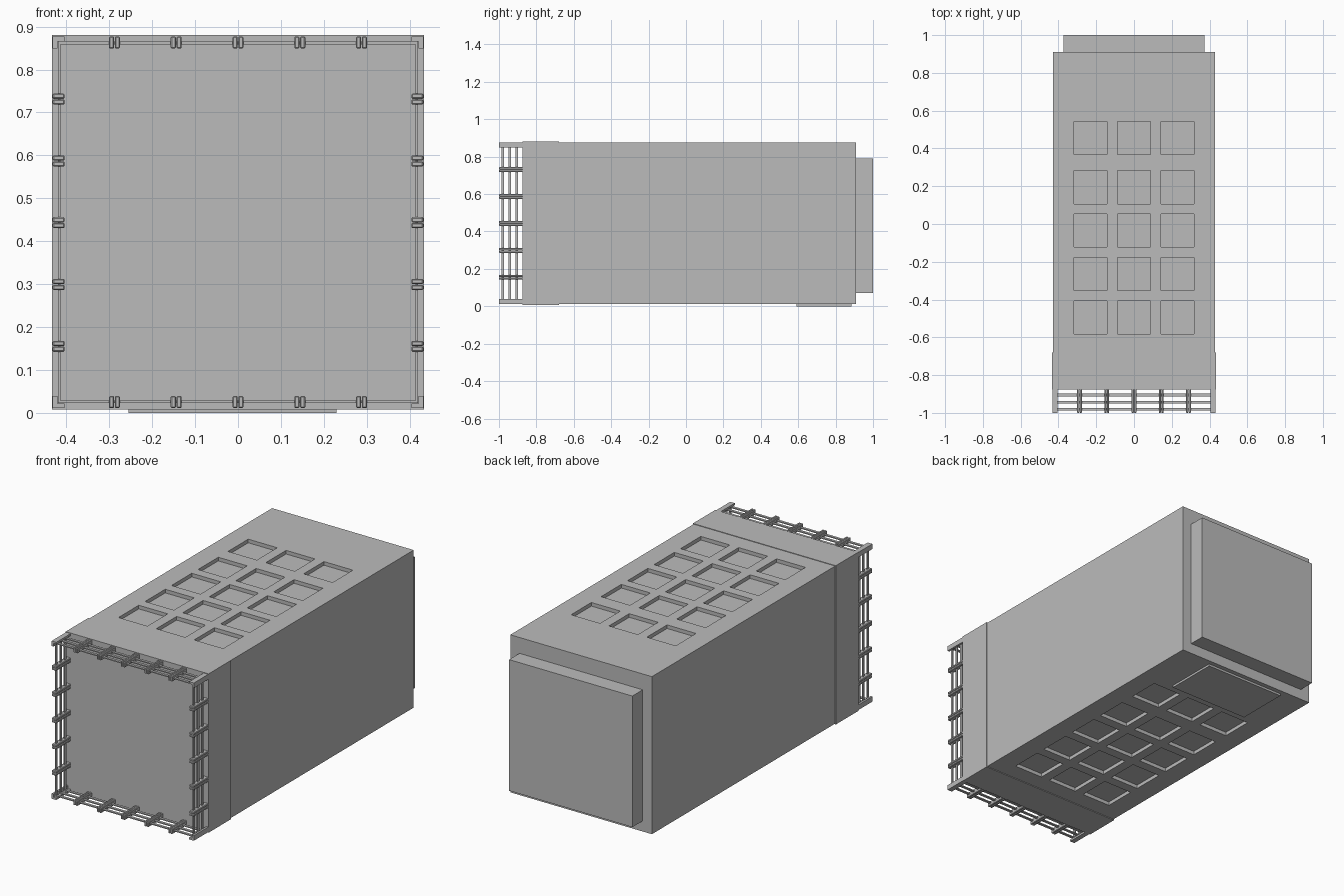
import bpy, bmesh
from mathutils import Vector

default = bpy.data.objects.get("Cube")
if default:
    bpy.data.objects.remove(default, do_unlink=True)

# Single painted metal colour
grey = bpy.data.materials.new("plain_grey")
grey.use_nodes = True
colour = (0.5, 0.5, 0.5, 1)
grey.diffuse_color = colour
grey.node_tree.nodes["Principled BSDF"].inputs["Base Color"].default_value = colour


def add_box(bm, low, high):
    low, high = Vector(low), Vector(high)
    made = bmesh.ops.create_cube(bm, size=1)["verts"]
    for v in made:
        v.co = (low + high) / 2 + v.co * (high - low)
    return made


def finish(name, bm):
    bmesh.ops.recalc_face_normals(bm, faces=bm.faces)
    mesh = bpy.data.meshes.new(name)
    bm.to_mesh(mesh)
    bm.free()
    mesh.materials.append(grey)
    obj = bpy.data.objects.new(name, mesh)
    bpy.context.collection.objects.link(obj)
    return obj


def box(name, low, high):
    bm = bmesh.new()
    add_box(bm, low, high)
    return finish(name, bm)


# Main body with rows of sunken square pockets on top and underside
COLUMNS = [-0.23, 0, 0.23]
ROWS = [0.455, 0.195, -0.035, -0.265, -0.495]
HALF, DEPTH = 0.088, 0.02
bm = bmesh.new()
add_box(bm, (-0.43, -0.69, 0.012), (0.43, 0.91, 0.877))
for axis, centres in ((0, COLUMNS), (1, ROWS)):
    normal = Vector((axis == 0, axis == 1, 0))
    for centre in centres:
        for edge in (centre - HALF, centre + HALF):
            bmesh.ops.bisect_plane(bm, geom=bm.verts[:] + bm.edges[:] + bm.faces[:],
                                   plane_co=normal * edge, plane_no=normal)
bm.normal_update()


def is_pocket(face):
    c = face.calc_center_median()
    return (abs(face.normal.z) > 0.9
            and any(abs(c.x - x) < 0.01 for x in COLUMNS)
            and any(abs(c.y - y) < 0.01 for y in ROWS))


pockets = [f for f in bm.faces if is_pocket(f)]
for face in bmesh.ops.extrude_discrete_faces(bm, faces=pockets)["faces"]:
    inward = -DEPTH if face.calc_center_median().z > 0.4 else DEPTH
    bmesh.ops.translate(bm, verts=face.verts[:], vec=(0, 0, inward))
finish("body", bm)

# Collar, rear block and underside plate
box("front_collar", (-0.434, -0.875, 0.008), (0.434, -0.68, 0.88))
box("rear_block", (-0.374, 0.90, 0.07), (0.374, 1.0, 0.79))
box("underside_plate", (-0.255, 0.59, 0), (0.23, 0.885, 0.014))

# Three thin rail loops around the front opening
RX, LOW, HIGH, T = 0.417, 0.026, 0.862, 0.003
bm = bmesh.new()
for y in (-0.98, -0.943, -0.905):
    a, b = y - 0.007, y + 0.007
    for z in (LOW, HIGH):
        add_box(bm, (-RX - T, a, z - T), (RX + T, b, z + T))
    for x in (-RX, RX):
        add_box(bm, (x - T, a, LOW), (x + T, b, HIGH))
finish("front_rails", bm)

# Paired bars that hold the rails
FRONT, BACK, REACH = -1.0, -0.87, 0.014
bm = bmesh.new()
for i in range(-2, 3):
    for shift in (-0.0068, 0.0068):
        for z in (LOW - 0.001, HIGH + 0.001):
            x = i * 0.144 + shift
            add_box(bm, (x - 0.006, FRONT, z - REACH), (x + 0.006, BACK, z + REACH))
        for x in (-RX - 0.001, RX + 0.001):
            z = 0.443 + i * 0.144 + shift
            add_box(bm, (x - REACH, FRONT, z - 0.006), (x + REACH, BACK, z + 0.006))
bars = finish("rail_bars", bm)
bevel = bars.modifiers.new("rounded_edges", "BEVEL")
bevel.width = 0.0025
bevel.segments = 1

# L-shaped angle posts at the four corners
bm = bmesh.new()
for sx in (-1, 1):
    for edge, sz in ((0.011, 1), (0.877, -1)):
        outer, leg, thick = 0.432, 0.028, 0.011
        for dx, dz in ((leg, thick), (thick, leg)):
            xs = sorted((sx * outer, sx * (outer - dx)))
            zs = sorted((edge, edge + sz * dz))
            add_box(bm, (xs[0], FRONT, zs[0]), (xs[1], BACK, zs[1]))
finish("corner_posts", bm)
